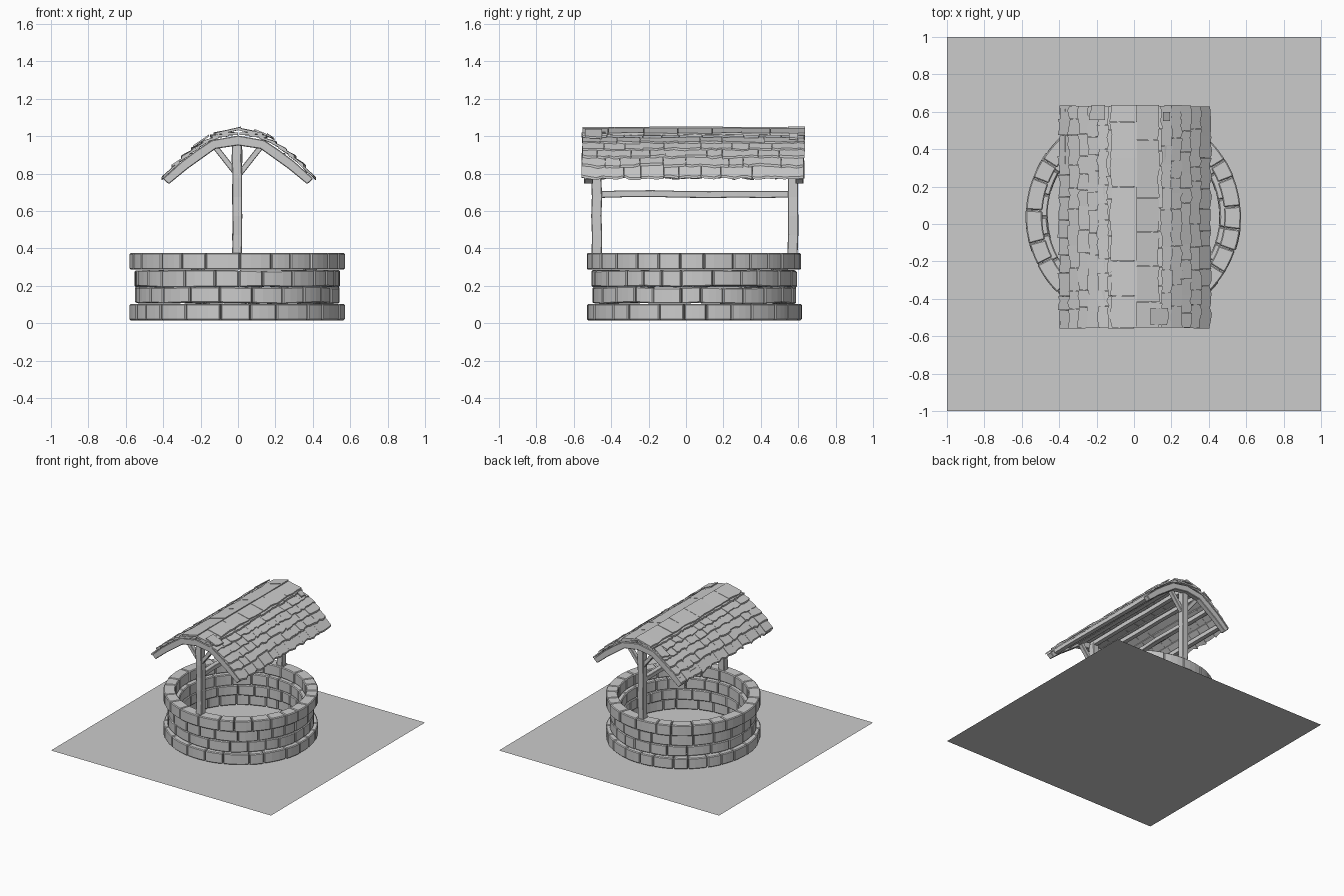
import bpy, bmesh, random
from math import sin, cos, pi
from mathutils import Vector

if "Cube" in bpy.data.objects:
    bpy.data.objects.remove(bpy.data.objects["Cube"])

random.seed(7)
R = random.uniform
CX, CY = -0.003, 0.043          # centre of the stone ring


def loft(bm, loops):
    """Closed solid through matching vertex loops."""
    rows = [[bm.verts.new(p) for p in lp] for lp in loops]
    n = len(rows[0])
    for a, b in zip(rows, rows[1:]):
        for i in range(n):
            j = (i + 1) % n
            bm.faces.new((a[i], a[j], b[j], b[i]))
    bm.faces.new(rows[0][::-1])
    bm.faces.new(rows[-1])


def finish(bm, name, bevel=0.0):
    bmesh.ops.recalc_face_normals(bm, faces=bm.faces)
    me = bpy.data.meshes.new(name)
    bm.to_mesh(me)
    bm.free()
    ob = bpy.data.objects.new(name, me)
    bpy.context.collection.objects.link(ob)
    if bevel:
        m = ob.modifiers.new("bevel", 'BEVEL')
        m.width, m.segments, m.limit_method = bevel, 1, 'ANGLE'
        m.angle_limit = 0.7
    return ob


def beam(bm, a, b, w, h, wobble=0.0, steps=5):
    """Slightly uneven square timber from a to b."""
    a, b = Vector(a), Vector(b)
    d = (b - a).normalized()
    ref = Vector((0, 1, 0)) if abs(d.y) < 0.7 else Vector((0, 0, 1))
    u = d.cross(ref).normalized()
    v = d.cross(u)
    loops = []
    for i in range(steps + 1):
        c = a.lerp(b, i / steps) + u * R(-wobble, wobble) + v * R(-wobble, wobble)
        loops.append([c + u * w * s / 2 + v * h * t / 2
                      for s, t in ((-1, -1), (1, -1), (1, 1), (-1, 1))])
    loft(bm, loops)


# ground
bm = bmesh.new()
bmesh.ops.create_grid(bm, x_segments=1, y_segments=1, size=1)
finish(bm, "ground")


# stone courses
def course(name, z0, z1, r0, r1, count, jit):
    bm = bmesh.new()
    ws = [R(0.7, 1.3) for _ in range(count)]
    k = 2 * pi / sum(ws)
    a = R(0, 1)
    lo0 = hi0 = 0
    for w in ws:
        gap = 0.006
        a0, a1 = a + gap / 2, a + w * k - gap / 2
        lo1, hi1 = R(-jit, jit), R(-jit, jit)
        dr = R(-0.004, 0.002)
        loops = []
        for i in range(4):
            t = i / 3
            th = a0 + (a1 - a0) * t
            zl, zh = z0 + lo0 + (lo1 - lo0) * t, z1 + hi0 + (hi1 - hi0) * t
            loops.append([(CX + r * cos(th), CY + r * sin(th), z) for r, z in
                          ((r0 + dr, zl), (r1 + dr, zl), (r1 + dr, zh), (r0 + dr, zh))])
        loft(bm, loops)
        lo0, hi0 = lo1, hi1
        a += w * k
    finish(bm, name, 0.006)


course("stone_course_bottom", 0.015, 0.103, 0.487, 0.576, 25, 0.0)
course("stone_course_lower", 0.106, 0.192, 0.460, 0.548, 24, 0.004)
course("stone_course_upper", 0.194, 0.283, 0.460, 0.548, 24, 0.004)
course("stone_course_top", 0.286, 0.375, 0.487, 0.576, 25, 0.0)

# posts and their braces
for side, y in (("front", -0.478), ("back", 0.572)):
    bm = bmesh.new()
    beam(bm, (-0.006, y, 0.37), (-0.006, y, 0.98), 0.052, 0.055, 0.003, 6)
    finish(bm, side + "_post", 0.004)
    bm = bmesh.new()
    for s in (-1, 1):
        beam(bm, (s * 0.01, y, 0.80), (s * 0.12, y, 0.94), 0.03, 0.035, 0, 1)
    finish(bm, side + "_braces", 0.003)

# crossbar between the posts
bm = bmesh.new()
beam(bm, (-0.006, -0.48, 0.69), (-0.006, 0.575, 0.69), 0.04, 0.036, 0.004, 7)
finish(bm, "crossbar", 0.003)

# curved rafters: (top, bottom) pairs along one half
HALF = [((0, 1.003), (0, 0.95)), ((0.14, 0.978), (0.12, 0.932)),
        ((0.22, 0.925), (0.19, 0.882)), ((0.30, 0.865), (0.27, 0.825)),
        ((0.402, 0.772), (0.37, 0.743))]
ARC = [((-t[0], t[1]), (-b[0], b[1])) for t, b in HALF[:0:-1]] + HALF
for side, y0, y1 in (("front", -0.545, -0.497), ("back", 0.585, 0.628)):
    bm = bmesh.new()
    loft(bm, [[(t[0], y0, t[1]), (t[0], y1, t[1]), (b[0], y1, b[1]), (b[0], y0, b[1])]
              for t, b in ARC])
    finish(bm, side + "_rafter", 0.004)


def roof_z(x):
    x = abs(x)
    pts = [h[0] for h in HALF]
    for i, (p, q) in enumerate(zip(pts, pts[1:])):
        if x <= q[0] or i == len(pts) - 2:
            return p[1] + (q[1] - p[1]) * (x - p[0]) / (q[0] - p[0])


# lengthwise roof timbers
bm = bmesh.new()
for x in (-0.35, -0.235, -0.12, 0, 0.12, 0.235, 0.35):
    z = roof_z(x) - 0.022
    beam(bm, (x, -0.535, z), (x, 0.615, z), 0.034, 0.034, 0.002, 5)
finish(bm, "roof_purlins")


# overlapping wooden shingles with ragged lower edges
def shingle(bm, s, y0, y1, xl, xh, ol, oh, th=0.013):
    n = 3
    low = [(y0 + (y1 - y0) * i / n, xl + R(-0.009, 0.006)) for i in range(n + 1)]
    prof = low + [(y1, xh), (y0, xh)]
    tilt = R(-0.004, 0.004)
    loops = []
    for dz in (0, th):
        lp = []
        for y, x in prof:
            f = (x - xh) / (xl - xh)
            z = roof_z(xh) + (roof_z(xl) - roof_z(xh)) * f
            z += oh + (ol - oh) * f + tilt * (y - y0) / (y1 - y0) * f + dz
            lp.append((s * x + 0.004, y, z))
        loops.append(lp)
    loft(bm, loops)


for s, side in ((-1, "left"), (1, "right")):
    bm = bmesh.new()
    for row in range(7):
        xl = 0.407 - row * 0.052
        xh = max(xl - 0.092, -0.005)
        y, end = -0.557 + R(-0.004, 0.004), 0.633 + R(-0.004, 0.006)
        while y < end - 0.02:
            w = R(0.075, 0.13)
            y2 = end if y + w > end - 0.05 else y + w
            ol = 0.004 if row == 0 else 0.018 + R(-0.002, 0.004)
            shingle(bm, s, y + 0.001, y2 - 0.001, xl, xh, ol, 0.004)
            y = y2
    finish(bm, side + "_shingles")

# ridge boards, the left side lapping over the right
for s, side, xh, lift in ((1, "right", 0.0, 0.026), (-1, "left", -0.012, 0.034)):
    bm = bmesh.new()
    y = -0.555
    while y < 0.6:
        y2 = min(y + R(0.14, 0.2), 0.636)
        if y2 > 0.57:
            y2 = 0.636
        shingle(bm, s, y + 0.001, y2 - 0.001, 0.13, xh, 0.024, lift + R(0, 0.004))
        y = y2
    finish(bm, side + "_ridge_boards")

# loose repair shingles
bm = bmesh.new()
shingle(bm, -1, 0.555, 0.635, 0.24, 0.16, 0.033, 0.033, 0.01)
shingle(bm, 1, -0.54, -0.45, 0.175, 0.085, 0.036, 0.04, 0.01)
shingle(bm, 1, 0.55, 0.60, 0.185, 0.15, 0.036, 0.036, 0.01)
finish(bm, "repair_shingles")
